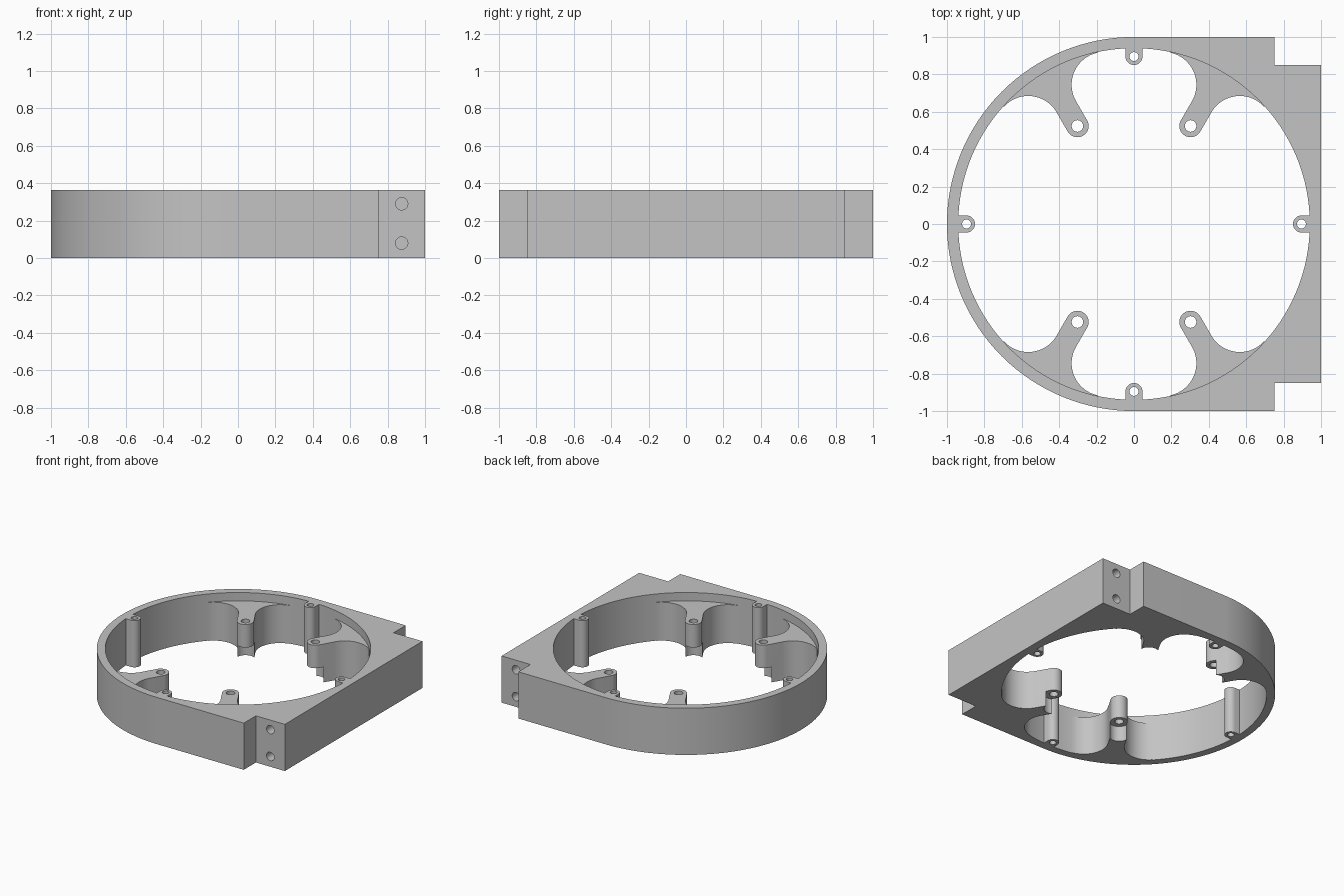
import bpy, bmesh
from math import sin, cos, radians, pi
from mathutils import Matrix, Vector

cube = bpy.data.objects.get("Cube")
if cube:
    bpy.data.objects.remove(cube)

HEIGHT, BORE = 0.365, 0.94

grey = bpy.data.materials.new("plain grey")
grey.use_nodes = True
colour = (0.55, 0.55, 0.55, 1)
grey.diffuse_color = colour
for node in grey.node_tree.nodes:
    if node.type == "BSDF_PRINCIPLED":
        node.inputs["Base Color"].default_value = colour


def arc(cx, cy, r, start, end, steps):
    """Points on an arc, angles in degrees."""
    angles = [radians(start + (end - start) * i / steps) for i in range(steps + 1)]
    return [(cx + r * cos(a), cy + r * sin(a)) for a in angles]


def circle(cx, cy, r, steps=32):
    return arc(cx, cy, r, 0, 360, steps)[:-1]


def plate(name, loops, bottom, top, turn=0):
    """Extrude an outline with holes from bottom to top, turned about z."""
    bm = bmesh.new()
    edges = []
    for loop in loops:
        verts = [bm.verts.new((x, y, bottom)) for x, y in loop]
        edges += [bm.edges.new((v, verts[i - 1])) for i, v in enumerate(verts)]
    bmesh.ops.triangle_fill(bm, use_beauty=True, use_dissolve=False,
                            edges=edges, normal=(0, 0, 1))
    result = bmesh.ops.extrude_face_region(bm, geom=bm.faces[:])
    moved = [g for g in result["geom"] if isinstance(g, bmesh.types.BMVert)]
    bmesh.ops.translate(bm, verts=moved, vec=Vector((0, 0, top - bottom)))
    bmesh.ops.recalc_face_normals(bm, faces=bm.faces[:])
    bm.transform(Matrix.Rotation(radians(turn), 4, "Z"))
    mesh = bpy.data.meshes.new(name)
    bm.to_mesh(mesh)
    bm.free()
    mesh.materials.append(grey)
    obj = bpy.data.objects.new(name, mesh)
    bpy.context.collection.objects.link(obj)
    return obj


def cut(obj, cutter):
    """Subtract the cutter for good and remove it."""
    cutter.hide_render = True
    mod = obj.modifiers.new("cut", "BOOLEAN")
    mod.operation, mod.solver, mod.object = "DIFFERENCE", "EXACT", cutter
    bpy.context.view_layer.update()
    graph = bpy.context.evaluated_depsgraph_get()
    mesh = bpy.data.meshes.new_from_object(obj.evaluated_get(graph))
    obj.modifiers.clear()
    obj.data = mesh
    bpy.data.objects.remove(cutter)


# Housing: round on one side, square with notched corners on the other
outline = arc(0, 0, 1, 90, 270, 64)
outline += [(0.75, -1), (0.75, -0.85), (1, -0.85), (1, 0.85), (0.75, 0.85), (0.75, 1)]
housing = plate("housing", [outline, circle(0, 0, BORE, 128)], 0, HEIGHT)
parts = [housing]

# Screw holes in the notch faces
for side in (-1, 1):
    for z in (0.08, 0.29):
        drill = plate("drill", [circle(0, 0, 0.033)], -0.25, 0.25)
        drill.matrix_world = (Matrix.Translation((0.875, side * 0.85, z))
                              @ Matrix.Rotation(pi / 2, 4, "X"))
        cut(housing, drill)

# Four small screw pegs inside the bore, full height
for name, turn in (("left", 0), ("back", 90), ("right", 180), ("front", 270)):
    peg = arc(0.895, 0, 0.045, 90, 270, 16) + [(0.945, -0.045), (0.945, 0.045)]
    parts.append(plate(name + "_peg", [peg, circle(0.895, 0, 0.024)], 0, HEIGHT, turn))

# Four flared arms, each ending in a drilled boss that is relieved underneath
BOSS, WIDTH, FILLET, FLARE = 0.605, 0.06, 0.175, 0.724
flank = arc(FLARE, WIDTH + FILLET, FILLET, 270, 378, 24)
mirrored = [(u, -v) for u, v in reversed(flank)]
tip = arc(BOSS, 0, WIDTH, 270, 90, 20)
back = arc(0, 0, BORE + 0.003, 17.9, -17.9, 16)
arm_outline = tip + flank + back + mirrored
for name, turn in (("back_left", 60), ("back_right", 120),
                   ("front_right", 240), ("front_left", 300)):
    arm = plate(name + "_arm", [arm_outline, circle(BOSS, 0, 0.031)], 0, 0.30, turn)
    cut(arm, plate("relief", [circle(BOSS, 0, 0.07)], -0.05, 0.12, turn))
    parts.append(arm)

# Smooth the curved walls and keep the edges crisp
bpy.ops.object.select_all(action="DESELECT")
for obj in parts:
    obj.select_set(True)
bpy.context.view_layer.objects.active = housing
bpy.ops.object.shade_smooth_by_angle(angle=radians(30))
